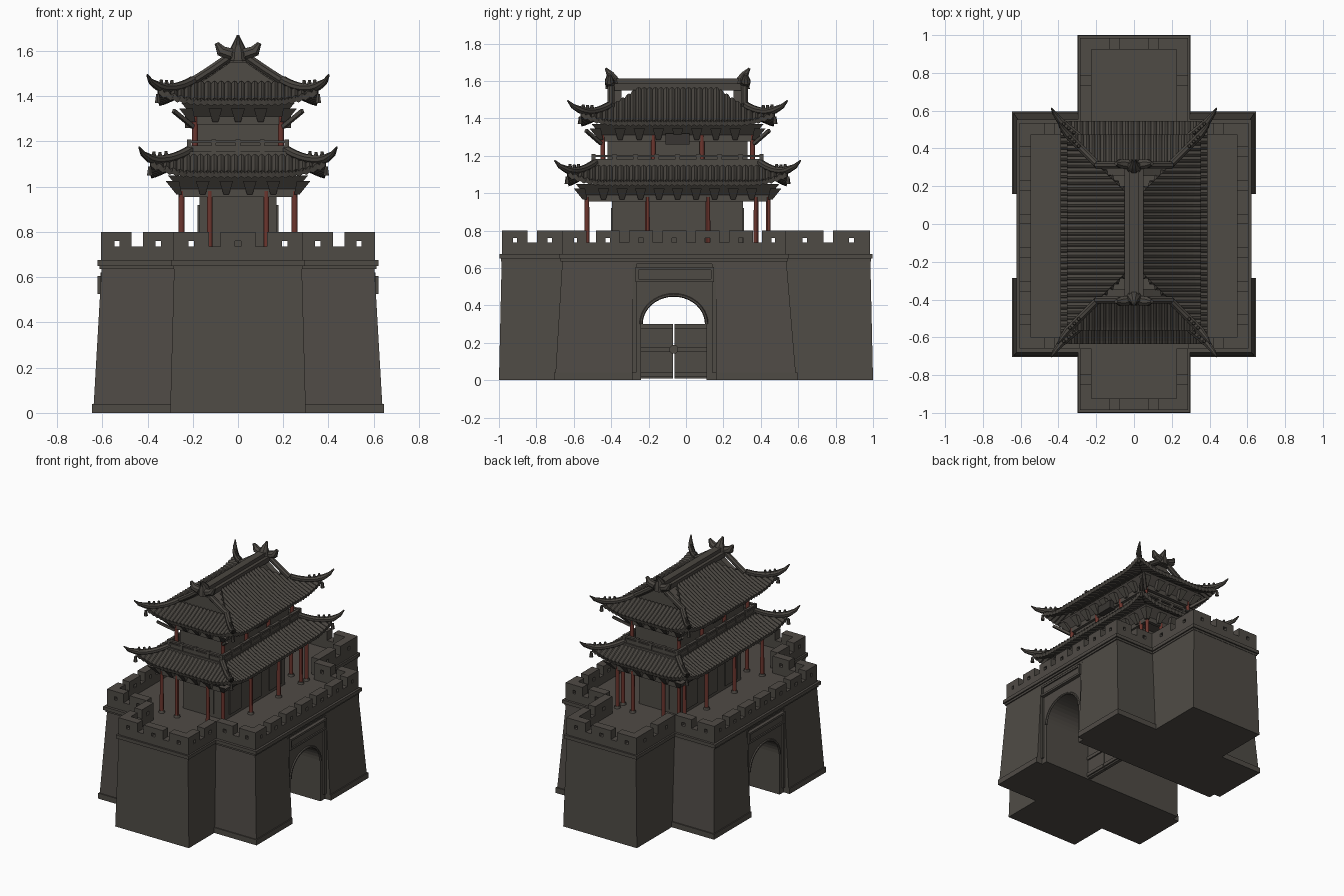
import bpy, bmesh, math
from mathutils import Vector

if "Cube" in bpy.data.objects:
    bpy.data.objects.remove(bpy.data.objects["Cube"], do_unlink=True)

MID = -0.045          # centre of the pavilion along y
GATE = -0.065         # centre of the gateway along y
SIDES = (-1, 1)
CORNERS = [(sx, sy) for sx in SIDES for sy in SIDES]


def material(name, rgb):
    mat = bpy.data.materials.new(name)
    mat.use_nodes = True
    mat.diffuse_color = (*rgb, 1)
    bsdf = mat.node_tree.nodes["Principled BSDF"]
    bsdf.inputs["Base Color"].default_value = (*rgb, 1)
    bsdf.inputs["Roughness"].default_value = 0.9
    return mat


STONE = material("grey brown stone", (0.078, 0.070, 0.060))
TILE = material("dark roof tile", (0.068, 0.061, 0.052))
RED = material("red lacquer", (0.15, 0.036, 0.027))
DARK = material("dark board", (0.04, 0.036, 0.032))


def finish(name, bm, mat, smooth=False):
    mesh = bpy.data.meshes.new(name)
    bm.to_mesh(mesh)
    bm.free()
    mesh.materials.append(mat)
    obj = bpy.data.objects.new(name, mesh)
    bpy.context.collection.objects.link(obj)
    if smooth:
        bpy.ops.object.select_all(action="DESELECT")
        obj.select_set(True)
        bpy.context.view_layer.objects.active = obj
        bpy.ops.object.shade_smooth_by_angle()
    return obj


def prism(bm, low, high):
    """Solid between two matching outlines."""
    a = [bm.verts.new(p) for p in low]
    b = [bm.verts.new(p) for p in high]
    faces = [bm.faces.new(a[::-1]), bm.faces.new(b)]
    for i in range(len(a)):
        j = (i + 1) % len(a)
        faces.append(bm.faces.new((a[i], a[j], b[j], b[i])))
    bmesh.ops.recalc_face_normals(bm, faces=faces)


def rect(x0, x1, y0, y1, z):
    return [(x0, y0, z), (x1, y0, z), (x1, y1, z), (x0, y1, z)]


def blocks(name, mat, specs):
    """Boxes given as x0, x1, y0, y1, z0, z1."""
    bm = bmesh.new()
    for x0, x1, y0, y1, z0, z1 in specs:
        prism(bm, rect(x0, x1, y0, y1, z0), rect(x0, x1, y0, y1, z1))
    return finish(name, bm, mat)


def centred(hx, hy, z0, z1):
    return (-hx, hx, MID - hy, MID + hy, z0, z1)


def tubes(name, mat, paths, sides=8, smooth=True):
    """Tapering tubes; each path is a list of (point, radius)."""
    bm = bmesh.new()
    for path in paths:
        pts = [Vector(p) for p, r in path]
        rings = []
        for i, (p, r) in enumerate(path):
            turn = (pts[min(i + 1, len(pts) - 1)] - pts[max(i - 1, 0)]).to_track_quat("Z", "Y")
            angles = [math.tau * (k + 0.5) / sides for k in range(sides)]
            rings.append([bm.verts.new(pts[i] + turn @ Vector((r * math.cos(a), r * math.sin(a), 0))) for a in angles])
        for a, b in zip(rings, rings[1:]):
            for k in range(sides):
                j = (k + 1) % sides
                bm.faces.new((a[k], a[j], b[j], b[k]))
        bm.faces.new(rings[0][::-1])
        bm.faces.new(rings[-1])
    return finish(name, bm, mat, smooth)


# Battered main platform, cut by the gateway and its recesses
bm = bmesh.new()
prism(bm, rect(-0.64, 0.64, -0.70, 0.59, 0), rect(-0.602, 0.602, -0.66, 0.535, 0.66))
platform = finish("main_platform", bm, STONE)
arch = [(GATE + 0.175 * math.cos(a), 0.30 + 0.155 * math.sin(a))
        for a in [math.pi * k / 20 for k in range(21)]]
outline = [(GATE + 0.175, -0.1)] + arch + [(GATE - 0.175, -0.1)]
bm = bmesh.new()
prism(bm, [(-1, y, z) for y, z in outline], [(1, y, z) for y, z in outline])
cutters = [finish("gateway_cutter", bm, STONE)]
for s in SIDES:
    x0, x1 = sorted((s * 0.595, s))
    cutters.append(blocks("recess_cutter", STONE, [(x0, x1, -0.285, 0.16, -0.1, 0.62)]))
bpy.context.view_layer.objects.active = platform
for cutter in cutters:
    cutter.hide_render = True
    mod = platform.modifiers.new("cut", "BOOLEAN")
    mod.operation, mod.solver, mod.object = "DIFFERENCE", "EXACT", cutter
    bpy.ops.object.modifier_apply(modifier=mod.name)
    bpy.data.objects.remove(cutter, do_unlink=True)

# Front and back bastions
for s, name in zip(SIDES, ("front_bastion", "back_bastion")):
    bm = bmesh.new()
    y0, y1 = sorted((s, s * 0.45))
    t0, t1 = sorted((s * 0.985, s * 0.45))
    prism(bm, rect(-0.30, 0.30, y0, y1, 0), rect(-0.282, 0.282, t0, t1, 0.66))
    finish(name, bm, STONE)

# Plinth, cornice and terrace floor
blocks("plinth", STONE, [(-0.645, 0.645, -0.705, -0.285, 0, 0.04), (-0.645, 0.645, 0.16, 0.595, 0, 0.04)])
cornice = []
for grow, z0, z1 in ((0, 0.635, 0.65), (0.01, 0.65, 0.675)):
    cornice.append((-0.612 - grow, 0.612 + grow, -0.67 - grow, 0.542 + grow, z0, z1))
    for y0, y1 in ((-0.988 - grow, -0.5), (0.4, 0.988 + grow)):
        cornice.append((-0.287 - grow, 0.287 + grow, y0, y1, z0, z1))
blocks("cornice", STONE, cornice)

# Battlements with loopholes
wall = []


def parapet(along_x, f0, f1, a, b, count, gap=0.05, hole=0.013):
    def add(p, q, z0, z1):
        wall.append((p, q, f0, f1, z0, z1) if along_x else (f0, f1, p, q, z0, z1))
    add(a, b, 0.67, 0.735)
    w = (b - a - gap * (count - 1)) / count
    for i in range(count):
        p = a + i * (w + gap)
        m = p + w / 2
        add(p, m - hole, 0.735, 0.80)
        add(m + hole, p + w, 0.735, 0.80)
        add(m - hole, m + hole, 0.76, 0.80)


for s, edge in ((-1, 0.66), (1, 0.535)):
    parapet(True, *sorted((s * 0.985, s * 0.925)), -0.285, 0.285, 3)
    for side in SIDES:
        parapet(False, *sorted((side * 0.285, side * 0.225)), *sorted((s * edge, s * 0.985)), 2)
        parapet(True, *sorted((s * edge, s * (edge - 0.06))), *sorted((side * 0.285, side * 0.605)), 2)
for side in SIDES:
    parapet(False, *sorted((side * 0.605, side * 0.545)), -0.66, 0.535, 7)
blocks("battlements", STONE, wall)

# Gate surrounds, name boards and doors
trim = []
for s in SIDES:
    x0, x1 = sorted((s * 0.58, s * 0.62))
    trim += [(x0, x1, -0.27, 0.15, 0.525, 0.54), (x0, x1, -0.27, 0.15, 0.59, 0.605)]
    trim += [(x0, x1, y, y + 0.015, 0.54, 0.59) for y in (-0.27, 0.135)]
    trim.append((*sorted((s * 0.58, s * 0.61)), -0.26, 0.14, 0.53, 0.60))
    trim += [(*sorted((s * 0.58, s * 0.607)), y, y + 0.02, 0.04, 0.62) for y in (-0.285, 0.14)]
blocks("gate_trim", STONE, trim)
tubes("arch_moulding", STONE, [[((s * 0.595, y, z), 0.009) for y, z in arch] for s in SIDES], 6)
leaves = []
for s in SIDES:
    y0, y1 = sorted((GATE + s * 0.004, GATE + s * 0.18))
    leaves.append((0.19, 0.215, y0, y1, 0.008, 0.30))
    leaves += [(0.18, 0.225, y0, y1, z, z + 0.025) for z in (0.02, 0.15, 0.275)]
blocks("gate_doors", STONE, leaves)
tubes("door_knocker", STONE, [[((0.17, GATE, 0.165), 0.025), ((0.235, GATE, 0.165), 0.025)]])

# Lower hall, deck, balustrade and upper hall
blocks("lower_hall", STONE, [centred(0.17, 0.35, 0.67, 1.03), centred(0.21, 0.44, 1.0, 1.13),
                             centred(0.23, 0.465, 1.12, 1.155)])
blocks("upper_hall", STONE, [centred(0.18, 0.375, 1.15, 1.40)])
panels = [(-hx, hx, MID + s * 0.35 - 0.006, MID + s * 0.35 + 0.006, z0, z1)
          for s in SIDES for hx, z0, z1 in ((0.08, 0.70, 0.92),)]
panels += [(*sorted((s * 0.16, s * 0.178)), MID + y - 0.07, MID + y + 0.07, 0.70, 0.92)
           for s in SIDES for y in (-0.23, 0, 0.23)]
blocks("door_panels", STONE, panels)


def frame(hx, hy, t, z0, z1):
    """Four beams around the pavilion."""
    out = [(*sorted((s * hx, s * (hx - t))), MID - hy, MID + hy, z0, z1) for s in SIDES]
    return out + [(-hx, hx, *sorted((MID + s * hy, MID + s * (hy - t))), z0, z1) for s in SIDES]


def around(hx, hy, nx, ny):
    """Evenly spaced spots on the pavilion's outline."""
    spots = {(round(-hx + 2 * hx * i / nx, 4), s * hy) for i in range(nx + 1) for s in SIDES}
    return sorted(spots | {(s * hx, round(-hy + 2 * hy * i / ny, 4)) for i in range(ny + 1) for s in SIDES})


rails = frame(0.222, 0.455, 0.012, 1.155, 1.182) + frame(0.226, 0.459, 0.02, 1.192, 1.204)
rails += [(x - 0.01, x + 0.01, MID + y - 0.01, MID + y + 0.01, 1.15, 1.208) for x, y in around(0.216, 0.449, 4, 8)]
blocks("balustrade", STONE, rails)

# Red columns
spots = [(x, MID + y, 0.67, 0.98) for x, y in around(0.25, 0.485, 3, 3)]
spots = [p for p in spots if abs(abs(p[0]) - 0.083) > 0.01]
spots += [(s * 0.125, MID + t * 0.485, 0.67, 0.98) for s, t in CORNERS]
spots += [(s * 0.25, 0.375, 0.67, 0.98) for s in SIDES]
spots += [(s * 0.19, MID + y, 1.15, 1.31) for s in SIDES for y in (-0.4, -0.13, 0.13, 0.4)]
tubes("columns", RED, [[((x, y, z0), 0.014), ((x, y, z1), 0.013)] for x, y, z0, z1 in spots], 12)
tubes("column_feet", STONE, [[((x, y, z0), 0.024), ((x, y, z0 + 0.02), 0.018)] for x, y, z0, z1 in spots], 12)

# Beams and flared bracket sets under both eaves
for name, hx, hy, z, nx, ny in (("lower_brackets", 0.26, 0.495, 0.965, 5, 10), ("upper_brackets", 0.20, 0.41, 1.285, 4, 8)):
    blocks(name.replace("brackets", "beams"), STONE, frame(hx, hy, 0.025, z - 0.01, z + 0.025))
    bm = bmesh.new()
    prism(bm, rect(-hx, hx, MID - hy, MID + hy, z + 0.025),
          rect(-hx - 0.05, hx + 0.05, MID - hy - 0.05, MID + hy + 0.05, z + 0.085))
    for x, y in around(hx, hy, nx, ny):
        ox, oy = (0.03 * (abs(x) == hx) * (1 if x > 0 else -1), 0.03 * (abs(y) == hy) * (1 if y > 0 else -1))
        low, high = [rect(x + k * ox - r, x + k * ox + r, MID + y + k * oy - r, MID + y + k * oy + r, h)
                     for k, r, h in ((0, 0.012, z), (1, 0.03, z + 0.06))]
        prism(bm, low, high)
    finish(name, bm, STONE)
tubes("eave_struts", STONE, [[((sx * 0.20, MID + sy * 0.41, 1.265), 0.012), ((sx * 0.285, MID + sy * 0.49, 1.335), 0.012)]
                             for sx, sy in CORNERS], 4, False)
for s in SIDES:
    blocks("hall_board", DARK, [(*sorted((s * 0.19, s * 0.235)), -0.11, 0.02, 1.26, 1.32)])


def roof(name, X0, X1, Y0, Y1, z0, z1, sg, steps=9):
    """Concave tiled roof with hips up to sg and gables above it."""
    def xh(s): return X0 + (X1 - X0) * s
    def yh(s): return Y0 - (Y0 - Y1) * min(s / sg, 1)

    def height(s, gap):
        lift = 0.05 * max(0, 1 - gap / 0.2) ** 2 * max(0, 1 - s / sg) ** 2
        return z0 + (z1 - z0) * s ** 1.25 + lift

    bm = bmesh.new()
    for long_side in (True, False):
        width = Y0 if long_side else X0
        count = 4 * round(2 * width / 0.03)
        for k in SIDES:
            previous = None
            for i in range(count + 1):
                u = -width + 2 * width * i / count
                hip = (Y0 - abs(u)) / (Y0 - Y1) * sg if long_side else (X0 - abs(u)) / (X0 - X1)
                top = min(hip, 1 if long_side and abs(u) <= Y1 else sg)
                rib = 0.012 * math.sin(math.pi * (i % 4) / 4)
                line = []
                for j in range(steps + 1):
                    s = max(0, top) * j / steps
                    gap = (yh(s) if long_side else xh(s)) - abs(u)
                    x, y = (xh(s), u) if long_side else (-u, yh(s))
                    line.append(bm.verts.new((k * x, MID + k * y, height(s, gap) + rib)))
                if previous:
                    for j in range(steps):
                        bm.faces.new((previous[j], line[j], line[j + 1], previous[j + 1]))
                previous = line
    bmesh.ops.remove_doubles(bm, verts=bm.verts, dist=0.0005)
    shell = finish(name, bm, TILE)
    mod = shell.modifiers.new("thickness", "SOLIDIFY")
    mod.thickness, mod.offset = 0.025, -1

    # Hip ridges ending in upturned horns, with beasts and hanging bells
    hips, beasts, bells = [], [], []
    for sx, sy in CORNERS:
        def at(s, up=0.015): return (sx * xh(s), MID + sy * yh(s), height(s, 0) + up)
        path = [(at(sg * (1 - i / 8)), 0.02) for i in range(9)]
        path.append(((sx * (X0 + 0.03), MID + sy * (Y0 + 0.04), z0 + 0.085), 0.013))
        path.append(((sx * (X0 + 0.047), MID + sy * (Y0 + 0.068), z0 + 0.115), 0.004))
        hips.append(path)
        beasts += [[(at(sg * f, 0.02), 0.014), (at(sg * f, 0.05), 0.007)] for f in (0.1, 0.25, 0.4)]
        bells.append([(at(0, -0.02), 0.008), (at(0, -0.06), 0.014)])
    tubes(name + "_hip_ridges", TILE, hips)
    tubes(name + "_beasts", TILE, beasts, 6)
    tubes(name + "_bells", TILE, bells, 6)
    return xh, height


roof("lower_roof", 0.39, 0.21, 0.59, 0.44, 1.06, 1.15, 1)
xh, height = roof("upper_roof", 0.355, 0.0, 0.52, 0.365, 1.38, 1.59, 0.44)

# Gable walls, verge ridges, main ridge and its end ornaments
slope = [0.44 + 0.56 * i / 6 for i in range(7)]
profile = [(xh(s), height(s, 1) - 0.015) for s in slope]
profile += [(-x, z) for x, z in profile[-2::-1]]
bm = bmesh.new()
for s in SIDES:
    prism(bm, [(x, MID + s * 0.30, z) for x, z in profile], [(x, MID + s * 0.345, z) for x, z in profile])
finish("gable_walls", bm, STONE)
tubes("verge_ridges", TILE, [[((sx * xh(s), MID + sy * 0.357, height(s, 1) + 0.012), 0.02) for s in slope]
                             for sx, sy in CORNERS])
blocks("main_ridge", TILE, [centred(0.05, 0.365, 1.55, 1.585), centred(0.026, 0.37, 1.58, 1.612)])
ends = []
for s in SIDES:
    ends.append([((0, MID + s * y, z), r) for y, z, r in
                 ((0.345, 1.56, 0.045), (0.35, 1.61, 0.036), (0.36, 1.635, 0.022), (0.385, 1.668, 0.006))])
    ends += [[((sx * 0.03, MID + s * 0.36, 1.585), 0.028), ((sx * 0.075, MID + s * 0.365, 1.60), 0.026),
              ((sx * 0.095, MID + s * 0.365, 1.635), 0.01)] for sx in SIDES]
tubes("ridge_ornaments", TILE, ends)
